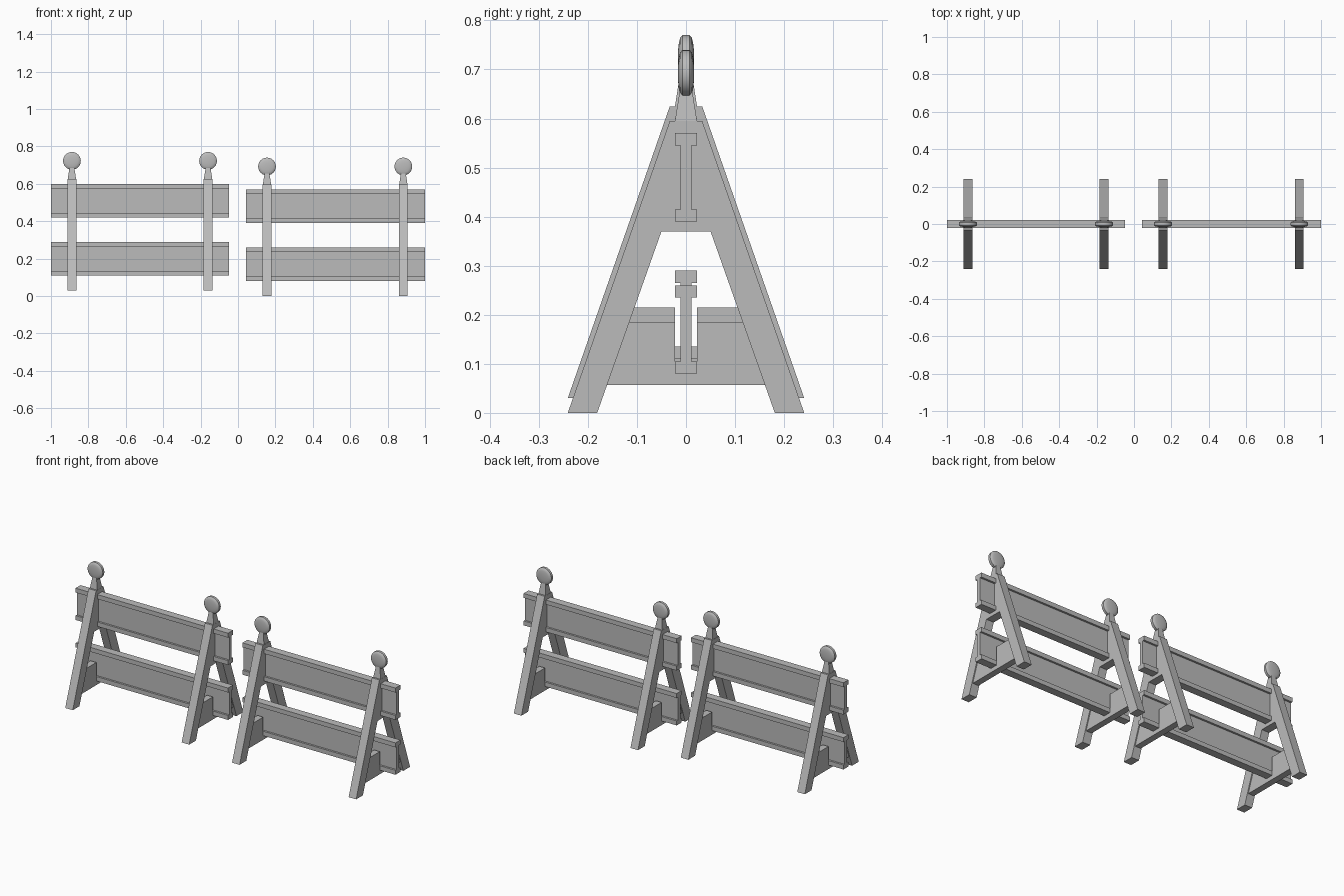
import bpy, bmesh, math
from mathutils import Matrix, Vector

cube = bpy.data.objects.get("Cube")
if cube:
    bpy.data.objects.remove(cube, do_unlink=True)

grey = bpy.data.materials.new("plain grey")
grey.use_nodes = True
grey.diffuse_color = (0.5, 0.5, 0.5, 1)
grey.node_tree.nodes["Principled BSDF"].inputs["Base Color"].default_value = (0.5, 0.5, 0.5, 1)


def add_object(name, bm):
    bmesh.ops.recalc_face_normals(bm, faces=bm.faces)
    mesh = bpy.data.meshes.new(name)
    bm.to_mesh(mesh)
    bm.free()
    mesh.materials.append(grey)
    obj = bpy.data.objects.new(name, mesh)
    bpy.context.collection.objects.link(obj)
    return obj


def extrude_profile(name, half, x0, x1, z0):
    """Mirror a half outline (y, z) across y = 0 and extrude it along x."""
    outline = half + [(-y, z) for y, z in reversed(half)]
    bm = bmesh.new()
    face = bm.faces.new([bm.verts.new((x0, y, z + z0)) for y, z in outline])
    moved = bmesh.ops.extrude_face_region(bm, geom=[face])["geom"]
    verts = [v for v in moved if isinstance(v, bmesh.types.BMVert)]
    bmesh.ops.translate(bm, verts=verts, vec=(x1 - x0, 0, 0))
    return add_object(name, bm)


def neck(name, x, z0):
    """Square block tapering up to the lamp."""
    bm = bmesh.new()
    bmesh.ops.create_cube(bm, size=1)
    for v in bm.verts:
        top = v.co.z > 0
        r = 0.013 if top else 0.0225
        v.co = Vector((x + math.copysign(r, v.co.x), math.copysign(r, v.co.y),
                       z0 + (0.655 if top else 0.595)))
    return add_object(name, bm)


def lamp(name, x, z0):
    """Lens-shaped disc spun around the y axis."""
    half = [(0, 0.0165), (0.018, 0.016), (0.032, 0.0145), (0.042, 0.012), (0.0475, 0.007)]
    points = half + [(r, -y) for r, y in reversed(half)]
    bm = bmesh.new()
    verts = [bm.verts.new((r, y, 0)) for r, y in points]
    edges = [bm.edges.new(pair) for pair in zip(verts, verts[1:])]
    bmesh.ops.spin(bm, geom=verts + edges, cent=(0, 0, 0), axis=(0, 1, 0),
                   angle=math.tau, steps=24)
    bmesh.ops.remove_doubles(bm, verts=bm.verts, dist=0.0001)
    bmesh.ops.transform(bm, matrix=Matrix.Translation((x, 0, z0 + 0.6925)), verts=bm.verts)
    obj = add_object(name, bm)
    bpy.ops.object.select_all(action="DESELECT")
    obj.select_set(True)
    bpy.context.view_layer.objects.active = obj
    bpy.ops.object.shade_smooth_by_angle(angle=math.radians(35))


# Half outlines in (y, z)
A_FRAME = [(0.05, 0.37), (0.181, 0), (0.241, 0), (0.033, 0.595)]
BRACE = [(0.022, 0.08), (0.022, 0.185), (0.116, 0.185), (0.161, 0.057)]
I_BEAM = [(0.022, 0), (0.022, 0.025), (0.011, 0.025),
          (0.011, 0.155), (0.022, 0.155), (0.022, 0.18)]


def barricade(side, x0, x1, posts, z0):
    for level, z in (("lower", 0.08), ("upper", 0.39)):
        extrude_profile(f"{side}_{level}_rail", I_BEAM, x0, x1, z0 + z)
    for end, x in zip(("right", "left"), posts):
        tag = f"{side}_barricade_{end}"
        extrude_profile(f"{tag}_frame", A_FRAME, x - 0.0235, x + 0.0235, z0)
        extrude_profile(f"{tag}_brace", BRACE, x - 0.018, x + 0.018, z0)
        neck(f"{tag}_neck", x, z0)
        lamp(f"{tag}_lamp", x, z0)


barricade("right", -1.0, -0.047, (-0.888, -0.16), 0.03)
barricade("left", 0.043, 1.0, (0.155, 0.884), 0)
